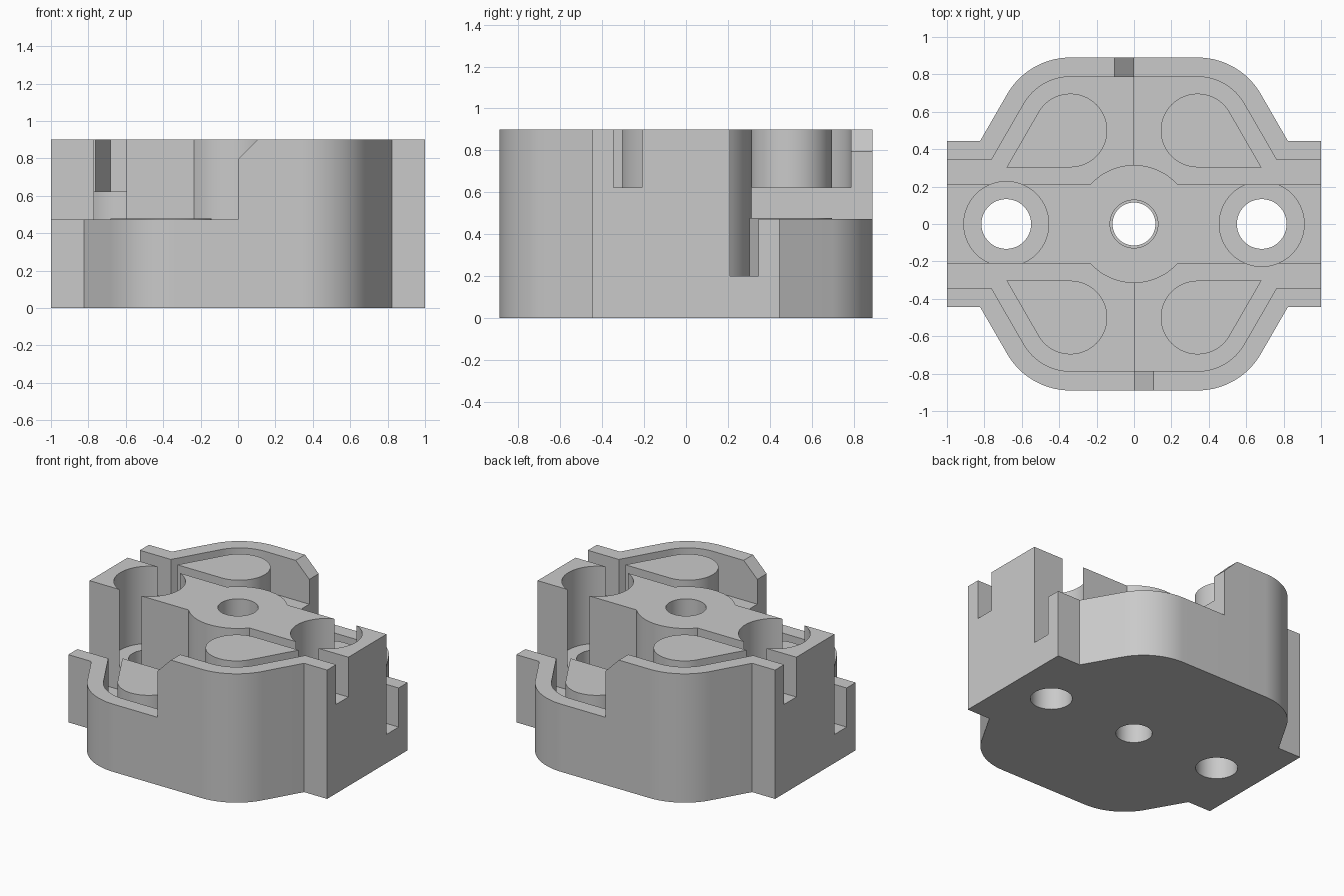
import bpy, bmesh, math
from math import cos, sin, radians
from mathutils import Matrix

if "Cube" in bpy.data.objects:
    bpy.data.objects.remove(bpy.data.objects["Cube"])

# One plain grey for everything
grey = bpy.data.materials.new("plain_grey")
grey.use_nodes = True
grey.diffuse_color = (0.59, 0.59, 0.59, 1)
grey.node_tree.nodes["Principled BSDF"].inputs["Base Color"].default_value = (0.59, 0.59, 0.59, 1)

H, FLOOR_LOW, FLOOR_HIGH, WALL_LOW = 0.9, 0.2, 0.622, 0.473
CX, CY = 0.34, 0.5           # shared centre of corner arcs and posts
INNER = 0.287                # radius of the pocket corners
BAR, BOSS = 0.21, 0.315      # half width of central bar, radius of central boss
TURN = Matrix.Diagonal((-1, -1, 1, 1))
FLIP = Matrix.Diagonal((-1, 1, 1, 1))


def arc(cx, cy, r, a0, a1, n=20):
    return [(cx + r * cos(radians(a0 + (a1 - a0) * i / n)),
             cy + r * sin(radians(a0 + (a1 - a0) * i / n))) for i in range(n + 1)]


def circle(cx, cy, r):
    return arc(cx, cy, r, 0, 360, 64)[:-1]


def slant_x(r, y):
    """x where the 60 degree side, offset r from the corner centre, meets y"""
    return CX + (r - (y - CY) * 0.5) / cos(radians(30))


def prism(name, pts, lo, hi, matrix=Matrix(), axis="Z"):
    bm = bmesh.new()
    place = (lambda u, v, w: (u, v, w)) if axis == "Z" else (lambda u, v, w: (u, w, v))
    face = bm.faces.new([bm.verts.new(place(u, v, lo)) for u, v in pts])
    top = bmesh.ops.extrude_face_region(bm, geom=[face])["geom"]
    shift = place(0, 0, hi - lo)
    bmesh.ops.translate(bm, vec=shift, verts=[g for g in top if isinstance(g, bmesh.types.BMVert)])
    bm.transform(matrix)
    bm.normal_update()
    bmesh.ops.recalc_face_normals(bm, faces=bm.faces)
    mesh = bpy.data.meshes.new(name)
    bm.to_mesh(mesh)
    bm.free()
    mesh.materials.append(grey)
    obj = bpy.data.objects.new(name, mesh)
    bpy.context.scene.collection.objects.link(obj)
    return obj


def carve(target, cutter):
    """Cut one solid out of the target and discard the cutter"""
    cutter.hide_render = True
    mod = target.modifiers.new("cut", "BOOLEAN")
    mod.operation, mod.solver, mod.object = "DIFFERENCE", "EXACT", cutter
    bpy.context.view_layer.update()
    graph = bpy.context.evaluated_depsgraph_get()
    result = bpy.data.meshes.new_from_object(target.evaluated_get(graph))
    target.modifiers.clear()
    target.data = result
    bpy.data.objects.remove(cutter)


# Outer block: one quarter of the outline, mirrored around
quarter = [(1, 0.445), (slant_x(0.39, 0.445), 0.445)] + arc(CX, CY, 0.39, 30, 90)
half = quarter + [(-x, y) for x, y in reversed(quarter)]
body = prism("housing", half + [(-x, -y) for x, y in half], 0, H)


def pocket(start):
    """Pocket between the bar, boss and outer wall, beginning at x = start"""
    bar_angle = math.degrees(math.asin(BAR / BOSS))
    return ([(start, CY + INNER), (start, BOSS)] + arc(0, 0, BOSS, 90, bar_angle)[1:]
            + [(1.1, BAR), (1.1, 0.345), (slant_x(INNER, 0.345), 0.345)]
            + arc(CX, CY, INNER, 30, 90))


# Lowered wall with a sloped end, drawn in x and z
wall_cut = [(0, WALL_LOW), (1.1, WALL_LOW), (1.1, 1), (-0.205, 1), (0, 0.795)]

# Pockets and lowered walls, front and back
for m in (Matrix(), TURN):
    carve(body, prism("shallow_pocket", pocket(-0.01), FLOOR_HIGH, 1, m @ FLIP))
    carve(body, prism("deep_pocket", pocket(0), FLOOR_LOW, 1.1, m))
    carve(body, prism("wall_cut", wall_cut, 0.335, 1, m, "Y"))

# Bores and through holes
for x in (-0.683, 0.683):
    carve(body, prism("side_bore", circle(x, 0, 0.227), 0.36, 1.2))
    carve(body, prism("side_hole", circle(x, 0, 0.133), -0.1, 1.3))
carve(body, prism("centre_bore", circle(0, 0, 0.128), FLOOR_LOW, 1.2))
carve(body, prism("centre_hole", circle(0, 0, 0.115), -0.1, 1.3))
body.data.name = "housing"

# Teardrop posts: tall in the shallow pockets, short in the deep ones
drop = [(slant_x(0.197, 0.303), 0.303)] + arc(CX, CY, 0.197, 30, 270, 48)
parts = [body]
for side, m in (("back", Matrix()), ("front", TURN)):
    parts.append(prism(side + "_short_post", drop, FLOOR_LOW - 0.02, 0.478, m))
    parts.append(prism(side + "_tall_post", drop, FLOOR_HIGH - 0.02, H, m @ FLIP))

# Smooth curved walls, keep edges sharp
bpy.ops.object.select_all(action="DESELECT")
for p in parts:
    p.select_set(True)
bpy.context.view_layer.objects.active = body
bpy.ops.object.shade_smooth_by_angle(angle=radians(25))
